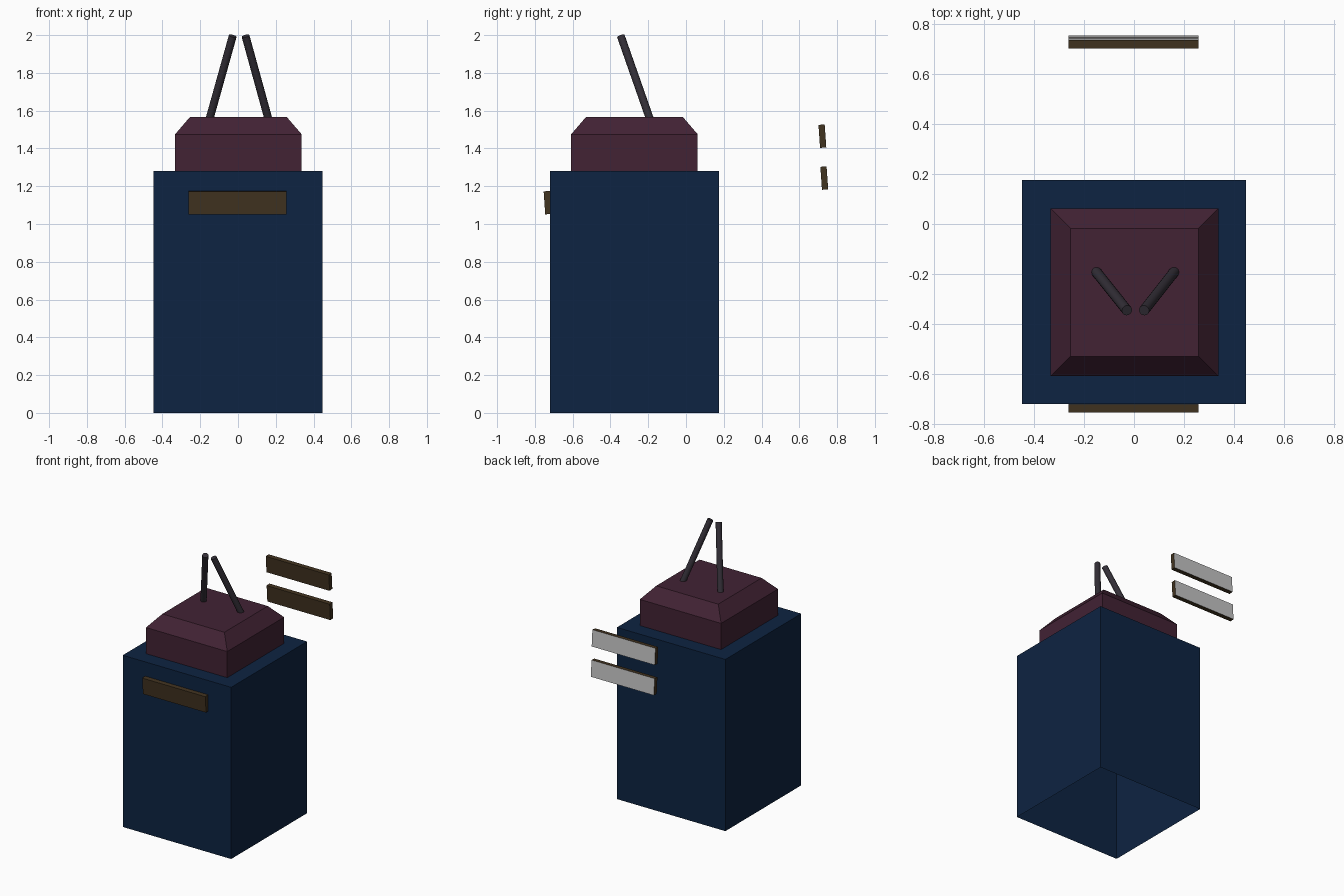
import bpy, bmesh, math
from mathutils import Vector, Matrix

cube = bpy.data.objects.get("Cube")
if cube:
    bpy.data.objects.remove(cube)


def material(name, rgb):
    m = bpy.data.materials.new(name)
    m.use_nodes = True
    m.diffuse_color = (*rgb, 1)
    m.node_tree.nodes["Principled BSDF"].inputs["Base Color"].default_value = (*rgb, 1)
    return m


navy = material("navy", (0.004, 0.017, 0.054))
maroon = material("maroon", (0.054, 0.016, 0.034))
brown = material("dark brown", (0.053, 0.033, 0.014))
charcoal = material("charcoal", (0.033, 0.028, 0.038))
silver = material("silver", (0.55, 0.55, 0.55))


def finish(bm, name, *mats):
    mesh = bpy.data.meshes.new(name)
    bm.to_mesh(mesh)
    bm.free()
    obj = bpy.data.objects.new(name, mesh)
    for m in mats:
        mesh.materials.append(m)
    bpy.context.collection.objects.link(obj)
    return obj


def box(size, centre):
    bm = bmesh.new()
    bmesh.ops.create_cube(bm, size=1)
    bmesh.ops.scale(bm, vec=size, verts=bm.verts)
    bmesh.ops.translate(bm, vec=centre, verts=bm.verts)
    return bm


def face_towards(bm, direction):
    bm.normal_update()
    return max(bm.faces, key=lambda f: f.normal.dot(Vector(direction)))


# Hollow body, open underneath
bm = box((0.894, 0.894, 1.28), (0, -0.272, 0.64))
bmesh.ops.delete(bm, geom=[face_towards(bm, (0, 0, -1))], context='FACES_ONLY')
finish(bm, "body", navy)

# Head block with a sloped, narrower top
bm = box((0.67, 0.67, 0.195), (0.002, -0.273, 1.3775))
top = face_towards(bm, (0, 0, 1))
bmesh.ops.inset_region(bm, faces=[top], thickness=0.112)
bmesh.ops.translate(bm, vec=(0, 0, 0.092), verts=top.verts)
finish(bm, "head", maroon)

# Pair of leaning antennas
for name, side in (("antenna_left", 1), ("antenna_right", -1)):
    foot = Vector((0.005 + side * 0.163, -0.182, 1.53))
    tip = Vector((0.006 + side * 0.034, -0.345, 1.995))
    lean = tip - foot
    bm = bmesh.new()
    bmesh.ops.create_cone(bm, cap_ends=True, segments=16, radius1=0.021, radius2=0.021,
                          depth=lean.length)
    bmesh.ops.transform(bm, verts=bm.verts, matrix=Matrix.Translation((foot + tip) / 2)
                        @ lean.to_track_quat('Z', 'Y').to_matrix().to_4x4())
    antenna = finish(bm, name, charcoal)
    bpy.ops.object.select_all(action='DESELECT')
    antenna.select_set(True)
    bpy.context.view_layer.objects.active = antenna
    bpy.ops.object.shade_smooth_by_angle(angle=math.radians(40))

# Slightly tilted plates with a silver rear face
for name, y, z in (("front_plate", -0.733, 1.113),
                   ("rear_plate_upper", 0.722, 1.465),
                   ("rear_plate_lower", 0.732, 1.243)):
    bm = box((0.52, 0.033, 0.122), (0, 0, 0))
    face_towards(bm, (0, 1, 0)).material_index = 1
    bmesh.ops.transform(bm, verts=bm.verts, matrix=Matrix.Translation((-0.002, y, z))
                        @ Matrix.Rotation(math.radians(4), 4, 'X'))
    finish(bm, name, brown, silver)
